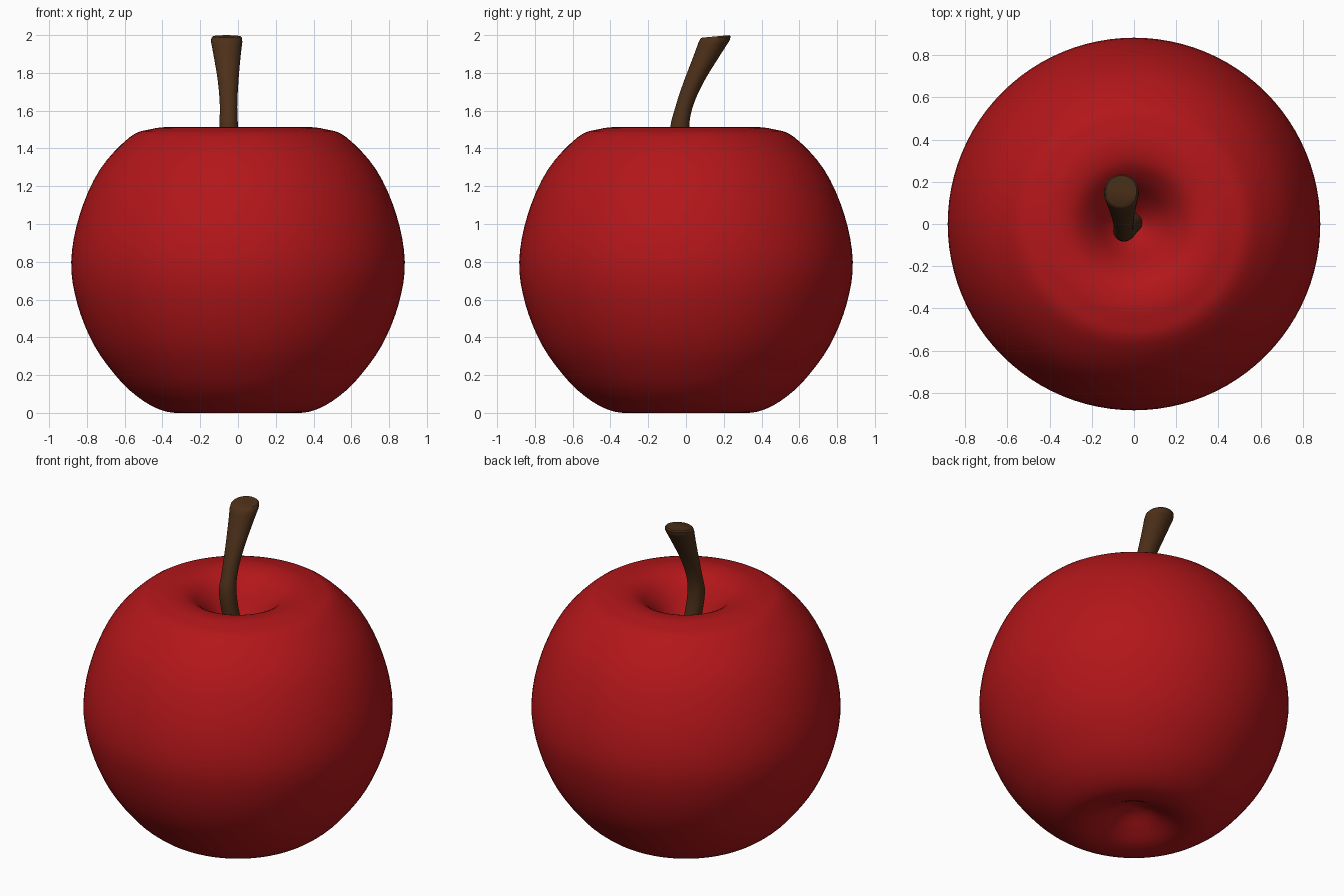
import bpy, bmesh, math
from mathutils import Vector

if "Cube" in bpy.data.objects:
    bpy.data.objects.remove(bpy.data.objects["Cube"])


def smooth_path(points, steps):
    """Catmull-Rom interpolation through points of any dimension."""
    p = [Vector(q) for q in points]
    p = [2 * p[0] - p[1]] + p + [2 * p[-1] - p[-2]]
    out = []
    for i in range(1, len(p) - 2):
        a, b, c, d = p[i - 1:i + 3]
        for s in range(steps):
            t = s / steps
            out.append(0.5 * (2 * b + (c - a) * t + (2 * a - 5 * b + 4 * c - d) * t * t
                              + (3 * b - a - 3 * c + d) * t ** 3))
    out.append(p[-2])
    return out


def stack_rings(name, rings, sides, colour):
    """Skin horizontal rings (x, y, z, radius, tilt in y) and close both ends."""
    bm = bmesh.new()
    loops = []
    for x, y, z, r, tilt in rings:
        loop = []
        for k in range(sides):
            a = 2 * math.pi * k / sides
            dy = r * math.sin(a)
            loop.append(bm.verts.new((x + r * math.cos(a), y + dy, z + dy * tilt)))
        loops.append(loop)
    for lo, hi in zip(loops, loops[1:]):
        for k in range(sides):
            n = (k + 1) % sides
            bm.faces.new((lo[k], lo[n], hi[n], hi[k]))
    bm.faces.new(loops[0][::-1])
    bm.faces.new(loops[-1])
    bmesh.ops.recalc_face_normals(bm, faces=bm.faces)
    mesh = bpy.data.meshes.new(name)
    bm.to_mesh(mesh)
    bm.free()
    obj = bpy.data.objects.new(name, mesh)
    bpy.context.collection.objects.link(obj)
    mat = bpy.data.materials.new(name + "_colour")
    mat.diffuse_color = colour
    mat.use_nodes = True
    mat.node_tree.nodes["Principled BSDF"].inputs["Base Color"].default_value = mat.diffuse_color
    mesh.materials.append(mat)
    bpy.ops.object.select_all(action='DESELECT')
    obj.select_set(True)
    bpy.context.view_layer.objects.active = obj
    bpy.ops.object.shade_smooth_by_angle(angle=math.radians(40))
    return obj


# Apple flesh: lathe profile (radius, z) from bottom dimple to top dimple
profile = [(0.01, 0.12), (0.08, 0.10), (0.17, 0.05), (0.25, 0.013), (0.33, 0.0),
           (0.42, 0.02), (0.52, 0.077), (0.63, 0.177), (0.76, 0.355), (0.85, 0.575),
           (0.883, 0.80), (0.838, 1.05), (0.73, 1.29), (0.57, 1.462), (0.46, 1.502),
           (0.37, 1.512), (0.28, 1.49), (0.20, 1.42), (0.12, 1.31), (0.05, 1.24),
           (0.01, 1.225)]
body = [(0, 0, z, r, 0) for r, z in smooth_path(profile, 4)]
stack_rings("apple_body", body, 96, (0.45, 0.008, 0.01, 1))

# Stem: bent, flaring path (x, y, z, radius) rising out of the dimple
path = [(0.0, 0.02, 1.18, 0.05), (-0.03, -0.015, 1.33, 0.05), (-0.048, -0.033, 1.50, 0.05),
        (-0.05, -0.01, 1.62, 0.046), (-0.052, 0.04, 1.75, 0.054),
        (-0.057, 0.105, 1.88, 0.07), (-0.06, 0.148, 1.965, 0.083)]
stem = [(x, y, z, r, 0.09 * max(0, (z - 1.6) / 0.4)) for x, y, z, r in smooth_path(path, 6)]
# Softened rim at the cut end
stem += [(-0.06, 0.155, 1.985, 0.081, 0.09), (-0.06, 0.157, 1.993, 0.073, 0.09)]
stack_rings("stem", stem, 32, (0.075, 0.03, 0.01, 1))
